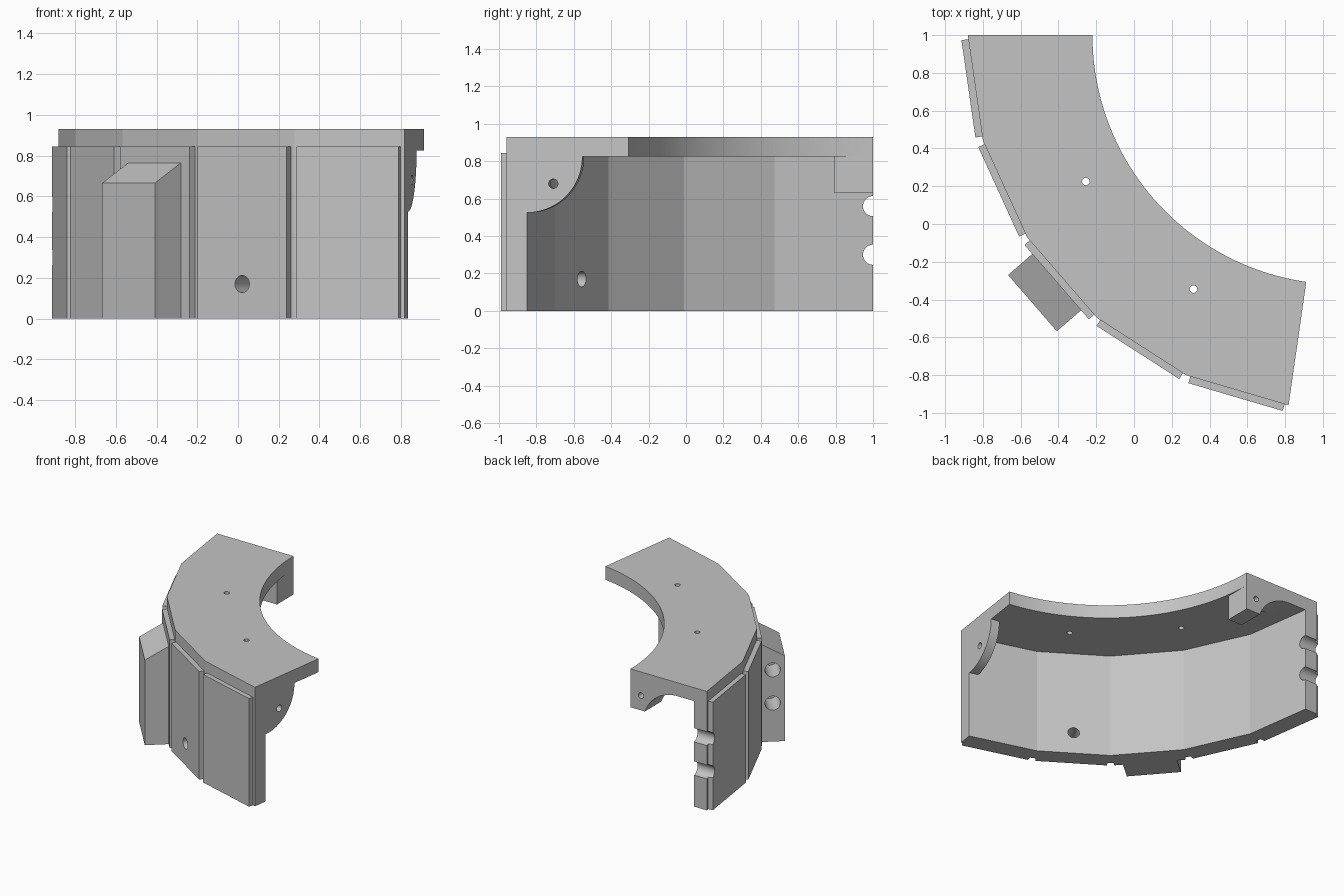
import bpy, bmesh
from math import sin, cos, pi, radians
from mathutils import Vector

if "Cube" in bpy.data.objects:
    bpy.data.objects.remove(bpy.data.objects["Cube"], do_unlink=True)

grey = bpy.data.materials.new("plain grey")
grey.use_nodes = True
grey.diffuse_color = (0.55, 0.55, 0.55, 1)
grey.node_tree.nodes["Principled BSDF"].inputs["Base Color"].default_value = (0.55, 0.55, 0.55, 1)

# Ring layout: five facets of a 22-sided ring around a distant centre
CENTRE = Vector((1.1, 1.0, 0))
SIDES, FACETS = 22, 5
STEP = 2 * pi / SIDES
R_OUT, R_WALL, R_IN = 1.98, 1.87, 1.32
Z_PLATE, Z_TOP = 0.825, 0.93
FLAT = R_OUT * cos(STEP / 2)
UP = Vector((0, 0, 1))


def radial(k):
    return Vector((-cos(k * STEP), -sin(k * STEP), 0))


def tangent(k):
    return Vector((sin(k * STEP), -cos(k * STEP), 0))


def place(k, r, t=0, z=0):
    """Point at facet position k, distance r from the centre, t along the facet."""
    return CENTRE + radial(k) * r + tangent(k) * t + UP * z


def prism(name, points, along):
    bm = bmesh.new()
    base = bm.faces.new([bm.verts.new(p) for p in points])
    new = bmesh.ops.extrude_face_region(bm, geom=[base])["geom"]
    bmesh.ops.translate(bm, vec=along, verts=[v for v in new if isinstance(v, bmesh.types.BMVert)])
    bmesh.ops.recalc_face_normals(bm, faces=bm.faces)
    mesh = bpy.data.meshes.new(name)
    bm.to_mesh(mesh)
    bm.free()
    obj = bpy.data.objects.new(name, mesh)
    bpy.context.collection.objects.link(obj)
    mesh.materials.append(grey)
    return obj


def drill(targets, start, along, radius):
    """Cut a round hole from start through the vector along."""
    axis = along.normalized()
    side = axis.orthogonal().normalized()
    other = axis.cross(side)
    ring = [start + (side * cos(a) + other * sin(a)) * radius
            for a in (2 * pi * i / 32 for i in range(32))]
    cutter = prism("hole_cutter", ring, along)
    for obj in targets:
        mod = obj.modifiers.new("hole", "BOOLEAN")
        mod.operation, mod.solver, mod.object = "DIFFERENCE", "EXACT", cutter
        bpy.context.view_layer.objects.active = obj
        bpy.ops.object.modifier_apply(modifier=mod.name)
    bpy.data.objects.remove(cutter, do_unlink=True)


# Top plate: faceted outside, round inside
outer = [place(k, R_OUT, z=Z_PLATE) for k in range(FACETS + 1)]
inner = [place(FACETS * i / 48, R_IN, z=Z_PLATE) for i in range(48, -1, -1)]
plate = prism("top_plate", outer + inner, UP * (Z_TOP - Z_PLATE))

# Faceted outer wall
wall = prism("outer_wall",
             [place(k, R_OUT) for k in range(FACETS + 1)]
             + [place(k, R_WALL) for k in range(FACETS, -1, -1)], UP * Z_PLATE)

# One raised panel on each facet
panels = []
for i in range(FACETS):
    k = i + 0.5
    corners = [place(k, FLAT + n, t) for n, t in
               ((0, -0.26), (0, 0.26), (0.037, 0.26), (0.037, -0.26))]
    panels.append(prism(f"wall_panel_{i + 1}", corners, UP * 0.845))

# Rounded joint ear at the front end
ear_radius = Z_PLATE - 0.525
ear_points = [place(FACETS, R_WALL - ear_radius * cos(a), z=Z_PLATE - ear_radius * sin(a))
              for a in (pi / 2 * i / 20 for i in range(21))]
ear = prism("joint_ear", ear_points + [place(FACETS, R_WALL + 0.005, z=0.525),
                                       place(FACETS, R_WALL + 0.005, z=Z_PLATE)],
            tangent(FACETS) * -0.07)

# Joint tab with an arched underside at the back end
arch = [place(0, 1.725 - 0.3 * cos(a), z=0.525 + 0.3 * sin(a))
        for a in (radians(20.5 + 69.5 * i / 20) for i in range(21))]
tab = prism("joint_tab", [place(0, R_IN, z=Z_PLATE), place(0, R_IN, z=0.63)] + arch,
            tangent(0) * 0.205)

# Side block with a sloping top
K = 2.5
block = prism("side_block", [place(K, FLAT + n, -0.197, z) for n, z in
                             ((0.03, 0), (0.207, 0), (0.207, 0.665), (0.037, 0.765), (0.03, 0.765))],
              tangent(K) * 0.394)

# Holes in the plate, wall, ear, tab and block
for x, y in ((-0.255, 0.225), (0.315, -0.345)):
    drill([plate], Vector((x, y, 0.7)), UP * 0.4, 0.02)
drill([wall, panels[3]], place(3.5, 1.7, z=0.17), radial(3.5) * 0.5, 0.042)
drill([ear], place(FACETS, 1.727, 0.1, 0.68), tangent(FACETS) * -0.3, 0.025)
drill([tab], place(0, 1.41, -0.1, 0.745), tangent(0) * 0.4, 0.022)
for z in (0.3, 0.56):
    drill([wall, panels[0]], place(0, 1.7, z=z), radial(0) * 0.5, 0.054)
    drill([block], place(K, FLAT + 0.12, -0.3, z), tangent(K) * 0.3, 0.055)

# Smooth the round surfaces, keep the facets flat
bpy.ops.object.select_all(action="DESELECT")
for obj in [plate, wall, ear, tab, block] + panels:
    obj.select_set(True)
bpy.context.view_layer.objects.active = plate
bpy.ops.object.shade_smooth_by_angle(angle=radians(14))
